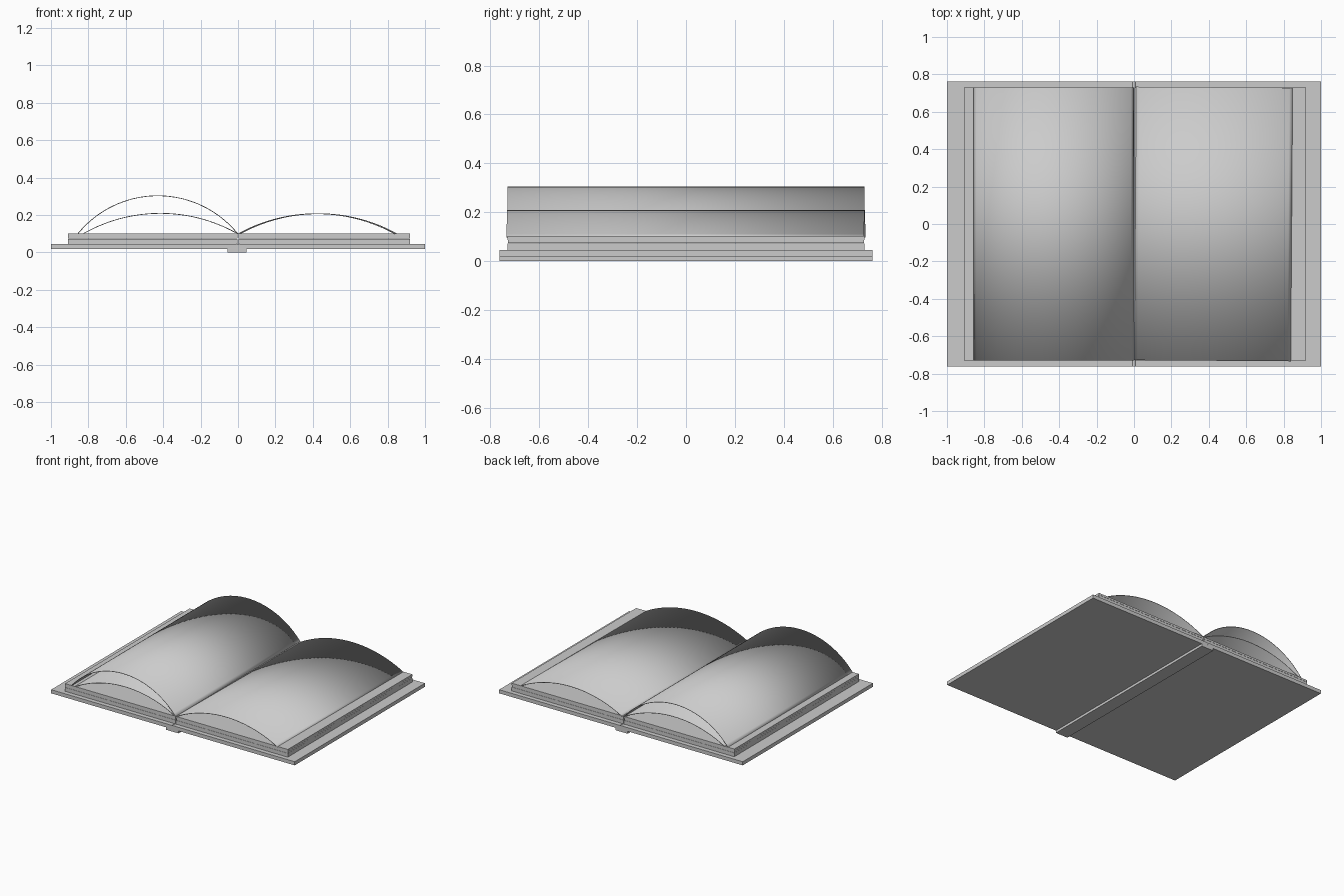
import bpy, math

if "Cube" in bpy.data.objects:
    bpy.data.objects.remove(bpy.data.objects["Cube"])


def box(name, x0, x1, hy, z0, z1):
    """Box spanning x0..x1, -hy..hy, z0..z1."""
    bpy.ops.mesh.primitive_cube_add(size=1)
    ob = bpy.context.object
    ob.name = name
    ob.location = ((x0 + x1) / 2, 0, (z0 + z1) / 2)
    ob.scale = (x1 - x0, 2 * hy, z1 - z0)
    bpy.ops.object.transform_apply(location=True, scale=True, rotation=False)
    return ob


def curved_page(name, x0, x1, z, rise, hy, turn=0.0, n=40):
    """Thin sheet bent along a circular arc from x0 to x1."""
    half = (x1 - x0) / 2
    r = (half ** 2 + rise ** 2) / (2 * rise)
    a = math.asin(half / r)
    verts, faces = [], []
    for i in range(n + 1):
        t = -a + 2 * a * i / n
        x = r * math.sin(t)
        h = z + rise - r + r * math.cos(t)
        verts += [(x, -hy, h), (x, hy, h)]
    for i in range(n):
        faces.append((2 * i, 2 * i + 2, 2 * i + 3, 2 * i + 1))
    me = bpy.data.meshes.new(name)
    me.from_pydata(verts, [], faces)
    ob = bpy.data.objects.new(name, me)
    bpy.context.collection.objects.link(ob)
    ob.location.x = (x0 + x1) / 2
    ob.rotation_euler.z = math.radians(turn)
    m = ob.modifiers.new("thickness", 'SOLIDIFY')
    m.thickness = 0.004
    m.offset = -1
    bpy.ops.object.select_all(action='DESELECT')
    ob.select_set(True)
    bpy.context.view_layer.objects.active = ob
    bpy.ops.object.shade_smooth_by_angle(angle=math.radians(35))
    return ob


# Covers
box("left_cover", -1.0, -0.008, 0.763, 0.018, 0.045)
box("right_cover", 0.008, 1.0, 0.763, 0.018, 0.045)

# Spine strip and hinge rod
box("spine", -0.055, 0.045, 0.763, 0.0, 0.028)
bpy.ops.mesh.primitive_cylinder_add(vertices=16, radius=0.01, depth=1.526,
                                    location=(0, 0, 0.036),
                                    rotation=(math.pi / 2, 0, 0))
bpy.context.object.name = "hinge_rod"
bpy.ops.object.shade_smooth_by_angle()

# Page blocks: a solid stack below, two looser layers on top
for side, x0, x1 in (("left", -0.908, -0.004), ("right", 0.004, 0.92)):
    box(side + "_page_block", x0, x1, 0.73, 0.045, 0.073)
    box(side + "_page_layer_1", x0, x1, 0.729, 0.0735, 0.087)
    box(side + "_page_layer_2", x0, x1, 0.73, 0.0875, 0.102)

# Turning pages
curved_page("left_page_high", -0.858, 0.0, 0.101, 0.204, 0.73)
curved_page("left_page_low", -0.83, 0.0, 0.101, 0.11, 0.73)
curved_page("right_page", 0.005, 0.845, 0.101, 0.108, 0.731, -0.4)
